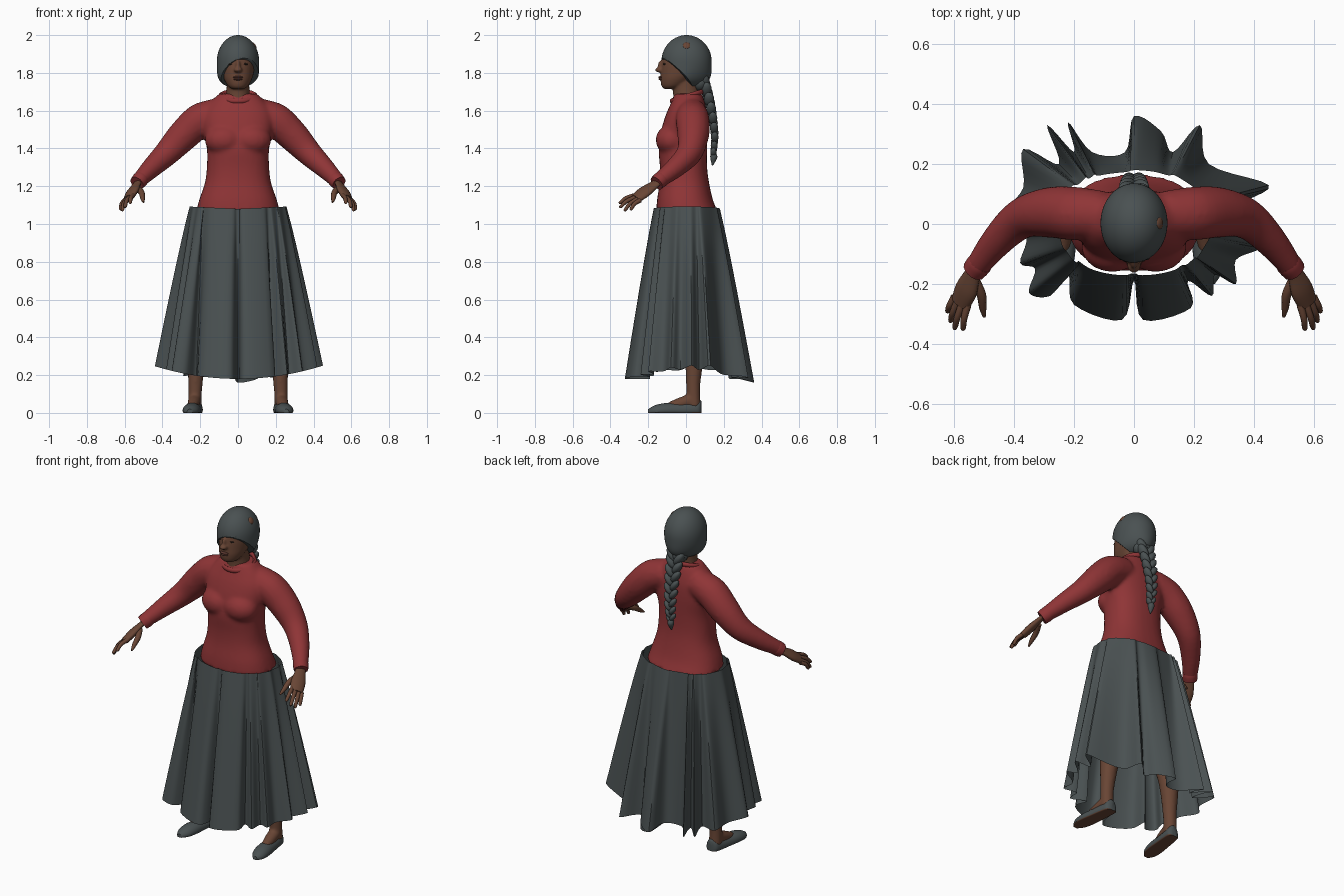
import bpy, bmesh, math
from mathutils import Vector, Matrix

cube = bpy.data.objects.get("Cube")
if cube:
    bpy.data.objects.remove(cube, do_unlink=True)


def material(name, rgb):
    m = bpy.data.materials.new(name)
    m.use_nodes = True
    m.diffuse_color = (*rgb, 1)
    m.node_tree.nodes["Principled BSDF"].inputs["Base Color"].default_value = (*rgb, 1)
    return m


CHARCOAL = material("charcoal", (.068, .082, .084))
RED = material("sweater red", (.275, .035, .037))
SKIN = material("brown skin", (.14, .06, .035))
LIPS = material("lip brown", (.12, .045, .033))
DARK = material("eye dark", (.03, .02, .015))


def catmull(seq, steps, closed=False):
    """Smooth curve through vectors."""
    n, out = len(seq), []
    get = (lambda i: seq[i % n]) if closed else (lambda i: seq[min(max(i, 0), n - 1)])
    for i in range(n if closed else n - 1):
        a, b, c, d = (get(i + k) for k in (-1, 0, 1, 2))
        for s in range(steps):
            t = s / steps
            out.append((2 * b + (c - a) * t + (2 * a - 5 * b + 4 * c - d) * t**2
                        + (3 * b - a - 3 * c + d) * t**3) / 2)
    return out if closed else out + [seq[-1]]


def loft(bm, rings, steps=4, caps=True):
    """Skin closed rings, smoothing along their length."""
    rows = list(zip(*[catmull(col, steps) for col in zip(*rings)]))
    rows = [[bm.verts.new(p) for p in row] for row in rows]
    for a, b in zip(rows, rows[1:]):
        for i in range(len(a)):
            j = (i + 1) % len(a)
            bm.faces.new((a[i], a[j], b[j], b[i]))
    if caps:
        bm.faces.new(rows[0])
        bm.faces.new(rows[-1])


def around(n, boxy=1):
    """Points round a circle, or a squarer oval when boxy is below one."""
    angles = [2 * math.pi * i / n for i in range(n)]
    return [tuple(math.copysign(abs(u)**boxy, u) for u in (math.cos(a), math.sin(a)))
            for a in angles]


def level_rings(table, boxy=1):
    """Horizontal ovals from height, half width, front y and back y."""
    return [[Vector((rx * c, (f + b) / 2 + (b - f) / 2 * s, z)) for c, s in around(32, boxy)]
            for z, rx, f, b in table]


def sweep(bm, path, radii, side=1, flat=1, hint=(1, 0, 0), n=16):
    """Tube along a path; flat scales the thickness across the hint axis."""
    pts = [Vector((x * side, y, z)) for x, y, z in path]
    hint = Vector((hint[0] * side, hint[1], hint[2]))
    rings = []
    for i, p in enumerate(pts):
        t = (pts[min(i + 1, len(pts) - 1)] - pts[max(i - 1, 0)]).normalized()
        w = (hint - t * hint.dot(t)).normalized()
        v = t.cross(w)
        rings.append([p + (w * c + v * s * flat) * radii[i] for c, s in around(n)])
    loft(bm, rings)


def ball(bm, center, radii, tilt=0):
    m = Matrix.Translation(center) @ Matrix.Rotation(tilt, 4, 'Y') @ Matrix.Diagonal((*radii, 1))
    bmesh.ops.create_uvsphere(bm, u_segments=20, v_segments=12, radius=1, matrix=m)


def finish(bm, name, *mats, rule=None, fuse=0):
    """Make the object; fuse is the voxel size for melting its pieces together."""
    bmesh.ops.recalc_face_normals(bm, faces=bm.faces)
    for f in bm.faces:
        f.smooth = True
        if rule:
            f.material_index = rule(f)
    me = bpy.data.meshes.new(name)
    bm.to_mesh(me)
    bm.free()
    me.set_sharp_from_angle(angle=math.radians(50))
    for m in mats:
        me.materials.append(m)
    ob = bpy.data.objects.new(name, me)
    bpy.context.scene.collection.objects.link(ob)
    if fuse:
        mod = ob.modifiers.new("fuse", 'REMESH')
        mod.mode, mod.voxel_size, mod.use_smooth_shade = 'VOXEL', fuse, True
        mod = ob.modifiers.new("soften", 'SMOOTH')
        mod.factor, mod.iterations = .5, 6


# Sweater: torso, bust and sleeves fused into one knit surface
bm = bmesh.new()
loft(bm, level_rings([
    (1.065, .222, -.158, .168), (1.13, .205, -.153, .142), (1.22, .175, -.14, .122),
    (1.3, .165, -.138, .112), (1.4, .165, -.145, .112), (1.5, .187, -.13, .115),
    (1.58, .185, -.106, .112), (1.64, .15, -.08, .1), (1.69, .1, -.06, .085)], .85))
ARM = [(.1, .03, 1.59), (.2, .035, 1.55), (.29, .038, 1.468), (.38, .015, 1.372),
       (.46, -.06, 1.295), (.528, -.148, 1.226)]
for s in (-1, 1):
    ball(bm, (s * .072, -.075, 1.445), (.105, .086, .082))
    sweep(bm, ARM, (.08, .09, .084, .068, .054, .04), s, hint=(0, 1, 0))
finish(bm, "sweater", RED, fuse=.011)

# Collar and cuffs
bm = bmesh.new()
loop = [Vector((.094 * c, .006 + .082 * s, 1.676 + .025 * s)) for c, s in around(32)]
rings = [[p + Vector((p.x, p.y, 0)).normalized() * .01 * c + Vector((0, 0, .014 * s))
          for c, s in around(8)] for p in loop]
loft(bm, rings + rings[:1], 1, caps=False)
finish(bm, "collar", RED)
for s, label in ((1, "left"), (-1, "right")):
    bm = bmesh.new()
    sweep(bm, [(.512, -.128, 1.241), (.52, -.138, 1.232), (.535, -.156, 1.216)],
          (.042, .043, .04), s, hint=(0, 1, 0))
    finish(bm, label + "_cuff", RED)

# Pleated skirt: fold outline at the hem, in hundredths, drawn up to an oval waist
HEM = [(0, -19), (3, -32), (19, -28), (18, -19), (26, -24), (27, -17), (34, -20), (34, -12),
       (42, -8), (38, -3), (45, 3), (37, 7), (45, 13), (25, 20), (22, 33), (13, 24), (9, 31),
       (0, 36), (-3, 24), (-14, 24), (-22, 34), (-20, 24), (-29, 33), (-25, 20), (-37, 25),
       (-37, 12), (-44, 3), (-36, -4), (-38, -13), (-33, -15), (-35, -23), (-28, -24),
       (-22, -17), (-20, -27), (-4, -32)]
hem = catmull([Vector((x / 100, y / 100, 0)) for x, y in HEM], 5, closed=True)
rows = []
for k in range(9):
    t, row = k / 8, []
    for p in hem:
        a = math.atan2(p.y / .8, p.x)
        ripple = 1 + .3 * (p.length - .31)
        c, s = (math.copysign(abs(u)**.85, u) for u in (math.cos(a), math.sin(a)))
        q = Vector((.247 * c * ripple, .003 + .174 * s * ripple, 0)).lerp(p, t**.93)
        top = 1.08 + .012 * abs(c)
        low = .18 + .07 * (p.x / .45)**2 - .25 * max(p.y - .28, 0)
        q.z = top + (low - top) * t
        row.append(q)
    rows.append(row)
bm = bmesh.new()
loft(bm, rows, 1, caps=False)
finish(bm, "skirt", CHARCOAL)

# Head and neck
bm = bmesh.new()
loft(bm, level_rings([
    (1.715, .03, -.115, -.06), (1.73, .053, -.13, -.01), (1.765, .073, -.135, .04),
    (1.8, .083, -.133, .08), (1.85, .089, -.128, .1), (1.9, .085, -.115, .1),
    (1.95, .06, -.075, .08), (1.97, .03, -.04, .04)]))
loft(bm, level_rings([(1.63, .08, -.07, .08), (1.69, .062, -.068, .07), (1.77, .06, -.075, .065)]))
ball(bm, (0, -.139, 1.816), (.024, .025, .014))
ball(bm, (0, -.13, 1.838), (.013, .02, .03))
finish(bm, "head", SKIN, fuse=.006)

bm = bmesh.new()
for z, w in ((1.777, .026), (1.767, .023)):
    ball(bm, (0, -.13, z), (w, .016, .007))
finish(bm, "lips", LIPS)
bm = bmesh.new()
for s in (-1, 1):
    ball(bm, (s * .037, -.113, 1.847), (.016, .008, .005), s * .1)
finish(bm, "eyes", DARK)

# Hair cap with a slanted fringe, gathered at the nape
bm = bmesh.new()
bmesh.ops.create_uvsphere(bm, u_segments=40, v_segments=28, radius=1)
for v in bm.verts:
    x, y, z = v.co
    flare = .5 * min(z, 0)**2
    v.co = Vector((x * .112 * (1 + flare * (1 - 1.6 * max(y, 0))),
                   .003 + y * .133 * (1 + flare), 1.86 + z * .14))
cut = bmesh.ops.bisect_plane(bm, geom=bm.verts[:] + bm.edges[:] + bm.faces[:],
                             plane_co=(0, -.13, 1.874), plane_no=(-.35, 1, 1), clear_inner=True)
edges = [e for e in cut["geom_cut"] if isinstance(e, bmesh.types.BMEdge)]
bmesh.ops.holes_fill(bm, edges=edges, sides=0)
ball(bm, (0, .075, 1.75), (.06, .045, .05))
finish(bm, "hair", CHARCOAL)
bm = bmesh.new()
ball(bm, (.082, .003, 1.943), (.012, .022, .022), -.56)
finish(bm, "scalp_patch", SKIN)

# Braid of paired, tilted strands ending in a tuft
bm = bmesh.new()
path = catmull([Vector((0, *p)) for p in ((.095, 1.75), (.122, 1.66), (.142, 1.56),
                                        (.152, 1.46), (.145, 1.38))], 4)
for i, p in enumerate(path):
    s, r = (-1) ** i, 1 - .5 * i / len(path)
    ball(bm, p + Vector((s * .024 * r, 0, 0)), (.024 * r, .031 * r, .049 * r), s * .6)
sweep(bm, [(0, .145, 1.38), (0, .147, 1.355), (0, .14, 1.31)], (.01, .019, .003))
finish(bm, "braid", CHARCOAL)

# Hands, legs and shoes
FINGERS = [((.555, -.27, 1.152), (.572, -.355, 1.11)), ((.573, -.266, 1.142), (.6, -.352, 1.088)),
           ((.588, -.256, 1.132), (.614, -.328, 1.07)), ((.6, -.243, 1.125), (.624, -.295, 1.075))]
for s, label in ((1, "left"), (-1, "right")):
    bm = bmesh.new()
    sweep(bm, [(.522, -.14, 1.23), (.54, -.172, 1.205), (.56, -.22, 1.17), (.58, -.265, 1.135)],
          (.027, .031, .042, .036), s, flat=.5, hint=(.045, .03, -.025))
    for a, b in FINGERS:
        a, b = Vector(a), Vector(b)
        knuckle = a.lerp(b, .5) + Vector((.004, -.004, .007))
        sweep(bm, [a, knuckle, a.lerp(b, .9), b], (.0125, .011, .009, .004), s, n=10)
    sweep(bm, [(.533, -.185, 1.19), (.51, -.235, 1.165), (.505, -.28, 1.135), (.5, -.31, 1.115)],
          (.017, .016, .012, .005), s, n=10)
    finish(bm, label + "_hand", SKIN)

    bm = bmesh.new()
    sweep(bm, [(.09, 0, 1.08), (.13, 0, .85), (.18, .02, .52), (.212, .045, .35),
               (.226, .038, .15), (.228, .042, .03)], (.095, .093, .06, .055, .038, .037), s)
    sweep(bm, [(.228, .05, .075), (.234, -.02, .052), (.243, -.09, .03)],
          (.034, .034, .026), s)
    finish(bm, label + "_leg", SKIN, fuse=.009)

    bm = bmesh.new()
    rings = [[Vector((s * (.227 + w * c + (.04 - y) * .12), y, max(0, h * (.25 + .75 * d))))
              for c, d in around(24)]
             for y, w, h in ((.082, .015, .06), (.07, .035, .07), (.03, .041, .06),
                             (-.04, .044, .054), (-.11, .047, .052), (-.165, .039, .04),
                             (-.2, .014, .02))]
    loft(bm, rings)
    finish(bm, label + "_shoe", CHARCOAL, SKIN,
           rule=lambda f: int(all(v.co.z < .004 for v in f.verts)))
